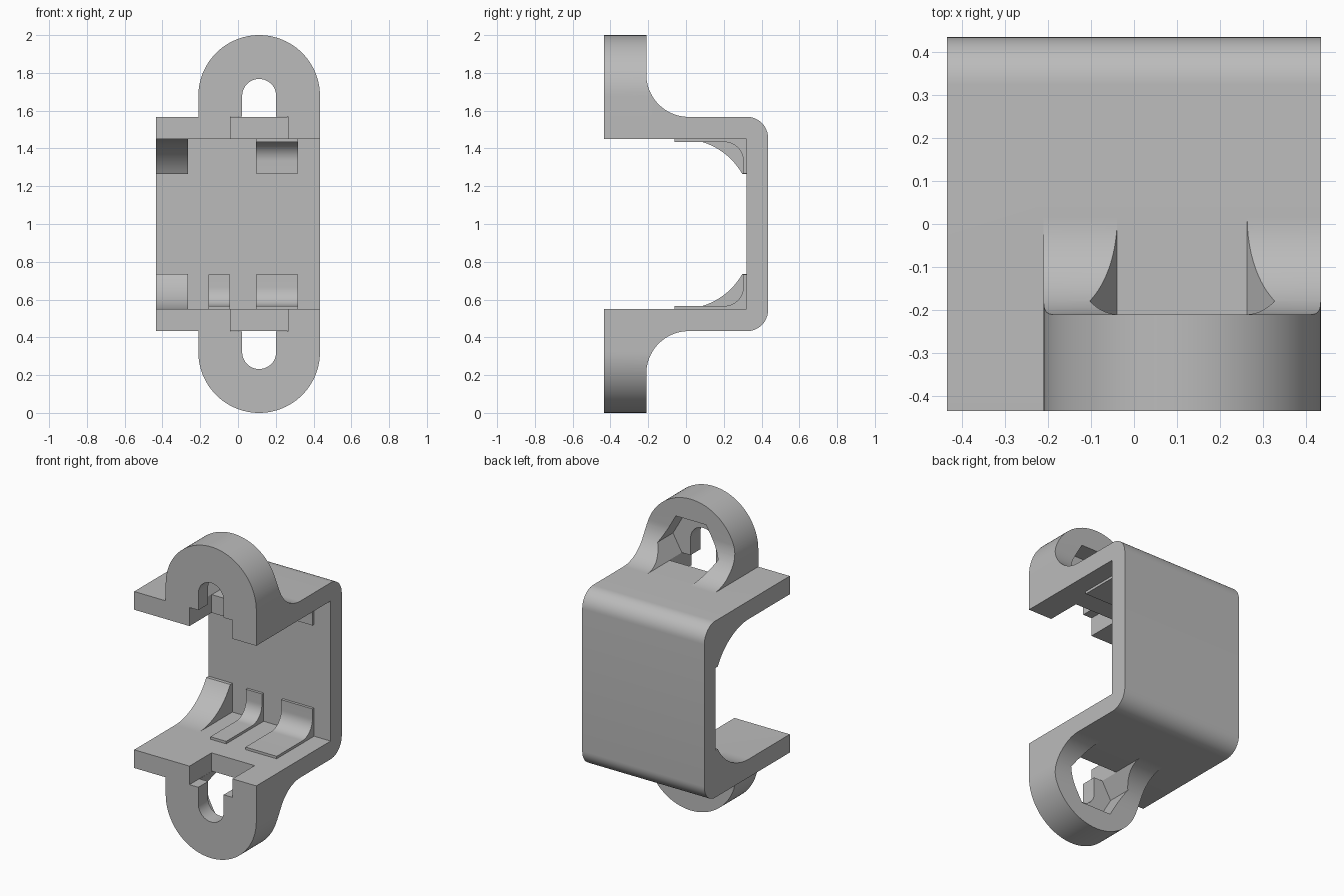
import bpy, bmesh, math
from mathutils import Vector

cube = bpy.data.objects.get("Cube")
if cube:
    bpy.data.objects.remove(cube, do_unlink=True)

grey = bpy.data.materials.new("plain grey")
grey.use_nodes = True
COLOUR = (0.5, 0.5, 0.5, 1)
grey.diffuse_color = COLOUR
grey.node_tree.nodes["Principled BSDF"].inputs["Base Color"].default_value = COLOUR

HALF = 0.434            # half width and half depth
EAR_X, EAR_R = 0.112, 0.322
EAR_Z = 2 - EAR_R
EAR_BACK = -0.21


def arc(cx, cy, r, start, end, steps=20):
    angles = [math.radians(start + (end - start) * i / steps) for i in range(steps + 1)]
    return [(cx + r * math.cos(a), cy + r * math.sin(a)) for a in angles]


def prism(name, points, axis, low, high, side=1):
    """Extrude (y, z) points along x or (x, z) points along y; side -1 flips about z = 1."""
    bm = bmesh.new()
    verts = []
    for a, z in points:
        z = 1 + side * (z - 1)
        verts.append(bm.verts.new((low, a, z) if axis == "x" else (a, low, z)))
    face = bm.faces.new(verts)
    new = bmesh.ops.extrude_face_region(bm, geom=[face])["geom"]
    step = Vector((high - low, 0, 0) if axis == "x" else (0, high - low, 0))
    bmesh.ops.translate(bm, vec=step, verts=[g for g in new if isinstance(g, bmesh.types.BMVert)])
    bmesh.ops.recalc_face_normals(bm, faces=bm.faces)
    mesh = bpy.data.meshes.new(name)
    bm.to_mesh(mesh)
    bm.free()
    mesh.materials.append(grey)
    obj = bpy.data.objects.new(name, mesh)
    bpy.context.collection.objects.link(obj)
    return obj


def combine(obj, tool, operation):
    """Apply a boolean and remove the tool."""
    mod = obj.modifiers.new("cut", "BOOLEAN")
    mod.operation, mod.solver, mod.object = operation, "EXACT", tool
    bpy.context.view_layer.objects.active = obj
    bpy.ops.object.modifier_apply(modifier=mod.name)
    bpy.data.objects.remove(tool, do_unlink=True)


def box(left, right, low, high):
    return [(left, low), (right, low), (right, high), (left, high)]


# C-shaped body with rounded back corners
INNER_BACK, LOW, HIGH, TOP = 0.32, 0.55, 1.45, 1.567
CORNER = 0.11
body_profile = [(-HALF, 2 - TOP)]
body_profile += arc(HALF - CORNER, 2 - TOP + CORNER, CORNER, -90, 0, 12)
body_profile += arc(HALF - CORNER, TOP - CORNER, CORNER, 0, 90, 12)
body_profile += [(-HALF, TOP), (-HALF, HIGH), (INNER_BACK, HIGH), (INNER_BACK, LOW), (-HALF, LOW)]
body = prism("bracket_body", body_profile, "x", -HALF, HALF)

for side in (1, -1):
    # Mounting ear: rounded outline limited by a filleted side profile
    outline = arc(EAR_X, EAR_Z, EAR_R, 0, 180, 48)
    outline += [(EAR_X - EAR_R, 1.48), (EAR_X + EAR_R, 1.48)]
    ear = prism("ear", outline, "y", -HALF, 0.2, side)
    fillet = 0.225
    profile = [(-0.6, 1.4), (-0.6, 2.1), (EAR_BACK, 2.1)]
    profile += arc(EAR_BACK + fillet, TOP + fillet, fillet, 180, 270, 24)
    profile += [(EAR_BACK + fillet, 1.4)]
    combine(ear, prism("ear_side", profile, "x", -1, 1, side), "INTERSECT")

    # Hexagonal nut pocket from the back and screw slot from the front
    nut = arc(EAR_X, EAR_Z, 0.215, 0, 300, 5)
    combine(ear, prism("nut_pocket", nut, "y", -0.335, 0.5, side), "DIFFERENCE")
    slot = arc(EAR_X, EAR_Z, 0.09, 0, 180, 24) + [(EAR_X - 0.09, 1.3), (EAR_X + 0.09, 1.3)]
    combine(ear, prism("screw_slot", slot, "y", -0.6, -0.3, side), "DIFFERENCE")
    combine(body, ear, "UNION")

    # Notch through the front edge of the plate
    notch = box(EAR_X - 0.153, EAR_X + 0.153, 1.4, TOP + 0.002)
    combine(body, prism("notch", notch, "y", -0.6, EAR_BACK, side), "DIFFERENCE")

    # Curved corner gusset at the end
    r, y0 = 0.365, -0.02
    gusset = arc(y0, HIGH - r, r, 90, 29.5, 24)
    gusset += [(INNER_BACK + 0.02, gusset[-1][1]), (INNER_BACK + 0.02, HIGH + 0.02), (y0, HIGH + 0.02)]
    combine(body, prism("gusset", gusset, "x", -HALF, -0.264, side), "UNION")

    # Thin curved contact pads
    pads = [(0.095, 0.317)] + ([(-0.155, -0.042)] if side < 0 else [])
    for left, right in pads:
        pad = [(-0.06, HIGH - 0.016)]
        pad += arc(0.203, HIGH - 0.116, 0.1, 90, 0, 14)
        pad += [(0.303, 1.268), (INNER_BACK + 0.02, 1.268),
                (INNER_BACK + 0.02, HIGH + 0.02), (-0.06, HIGH + 0.02)]
        combine(body, prism("pad", pad, "x", left, right, side), "UNION")

# Smooth curves, sharp edges
bpy.ops.object.select_all(action="DESELECT")
body.select_set(True)
bpy.context.view_layer.objects.active = body
bpy.ops.object.shade_smooth_by_angle(angle=math.radians(25))
